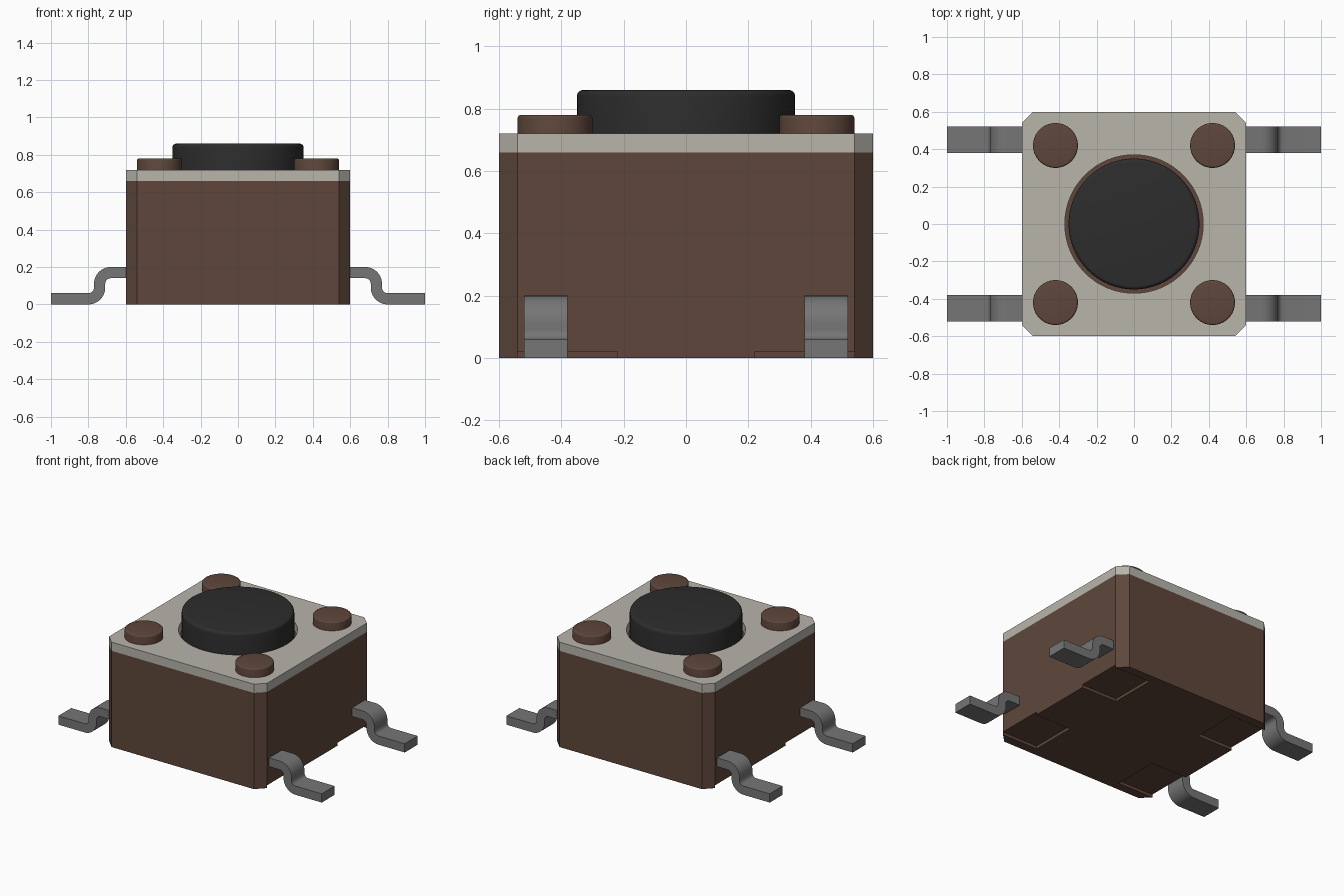
import bpy
import bmesh
from math import sin, cos, pi, radians
from mathutils import Vector

if "Cube" in bpy.data.objects:
    bpy.data.objects.remove(bpy.data.objects["Cube"])


def material(name, rgb):
    m = bpy.data.materials.new(name)
    m.use_nodes = True
    m.diffuse_color = (*rgb, 1)
    m.node_tree.nodes["Principled BSDF"].inputs["Base Color"].default_value = (*rgb, 1)
    return m


BROWN = material("brown plastic", (0.112, 0.062, 0.043))
BLACK = material("black plastic", (0.026, 0.026, 0.026))
PLATE = material("pale metal", (0.48, 0.46, 0.41))
LEAD = material("grey metal", (0.18, 0.18, 0.18))


def finish(name, bm, mat, smooth=False):
    bmesh.ops.recalc_face_normals(bm, faces=bm.faces)
    mesh = bpy.data.meshes.new(name)
    bm.to_mesh(mesh)
    bm.free()
    obj = bpy.data.objects.new(name, mesh)
    bpy.context.collection.objects.link(obj)
    mesh.materials.append(mat)
    if smooth:
        bpy.ops.object.select_all(action='DESELECT')
        obj.select_set(True)
        bpy.context.view_layer.objects.active = obj
        bpy.ops.object.shade_smooth_by_angle(angle=radians(35))
    return obj


def prism(name, points, depth, mat, smooth=False):
    """Extrude a closed outline along the depth vector."""
    bm = bmesh.new()
    face = bm.faces.new([bm.verts.new(p) for p in points])
    new = bmesh.ops.extrude_face_region(bm, geom=[face])["geom"]
    verts = [v for v in new if isinstance(v, bmesh.types.BMVert)]
    bmesh.ops.translate(bm, verts=verts, vec=Vector(depth))
    return finish(name, bm, mat, smooth)


def disc(name, x, y, radius, z0, z1, round_edge, mat):
    """Round peg with a softened top rim."""
    bm = bmesh.new()
    bmesh.ops.create_cone(bm, cap_ends=True, segments=64, radius1=radius,
                          radius2=radius, depth=z1 - z0)
    bmesh.ops.translate(bm, verts=bm.verts, vec=(x, y, (z0 + z1) / 2))
    if round_edge:
        rim = [e for e in bm.edges if all(v.co.z > z1 - 1e-4 for v in e.verts)]
        bmesh.ops.bevel(bm, geom=rim, offset=round_edge, segments=4,
                        profile=0.5, affect='EDGES')
    return finish(name, bm, mat, True)


def cut(target, cutters):
    """Subtract the cutters, apply the result and discard them."""
    bpy.context.view_layer.objects.active = target
    for c in cutters:
        c.hide_render = True
        mod = target.modifiers.new("cut", 'BOOLEAN')
        mod.operation = 'DIFFERENCE'
        mod.solver = 'EXACT'
        mod.object = c
        bpy.ops.object.modifier_apply(modifier=mod.name)
        bpy.data.objects.remove(c)


# Square outline with clipped corners, shared by housing and cover
H, C = 0.6, 0.54


def outline(z):
    return [(H, -C, z), (H, C, z), (C, H, z), (-C, H, z),
            (-H, C, z), (-H, -C, z), (-C, -H, z), (C, -H, z)]


CORNERS = [(sx, sy) for sx in (-1, 1) for sy in (-1, 1)]
housing = prism("housing", outline(0), (0, 0, 0.66), BROWN)
cover = prism("cover_plate", outline(0.66), (0, 0, 0.06), PLATE)

# Shallow recesses under the housing, above each lead
recesses = []
for sx, sy in CORNERS:
    pts = [(sx * x, sy * y, -0.1) for x, y in
           ((0.33, 0.22), (0.7, 0.22), (0.7, C), (0.33, C))]
    recesses.append(prism("recess_cutter", pts, (0, 0, 0.12), BROWN))
cut(housing, recesses)

# Round opening for the button
cut(cover, [disc("opening_cutter", 0, 0, 0.37, 0.6, 0.8, 0, PLATE)])
bpy.ops.object.select_all(action='DESELECT')
cover.select_set(True)
bpy.context.view_layer.objects.active = cover
bpy.ops.object.shade_smooth_by_angle(angle=radians(30))

disc("push_button", 0, 0, 0.35, 0.66, 0.86, 0.02, BLACK)


# Gull-wing lead profile: two opposite bends of the same radii
def arc(cx, cz, r, a0, a1, n=10):
    return [(cx + r * cos(a0 + (a1 - a0) * i / n),
             cz + r * sin(a0 + (a1 - a0) * i / n)) for i in range(n + 1)]


INNER, OUTER = 0.03, 0.09
top_side = [(0.58, 0.2)] + arc(0.68, 0.11, OUTER, pi / 2, 0) \
    + arc(0.8, 0.09, INNER, pi, 1.5 * pi) + [(1, 0.06)]
under_side = [(1, 0)] + arc(0.8, 0.09, OUTER, 1.5 * pi, pi) \
    + arc(0.68, 0.11, INNER, 0, pi / 2) + [(0.58, 0.14)]

# Rivet and lead at every corner
for sx, sy in CORNERS:
    tag = ("left" if sx > 0 else "right") + ("_back" if sy > 0 else "_front")
    disc("rivet_" + tag, sx * 0.42, sy * 0.42, 0.12, 0.66, 0.78, 0.01, BROWN)
    prism("lead_" + tag, [(sx * x, sy * 0.38, z) for x, z in top_side + under_side],
          (0, sy * 0.14, 0), LEAD, True)
